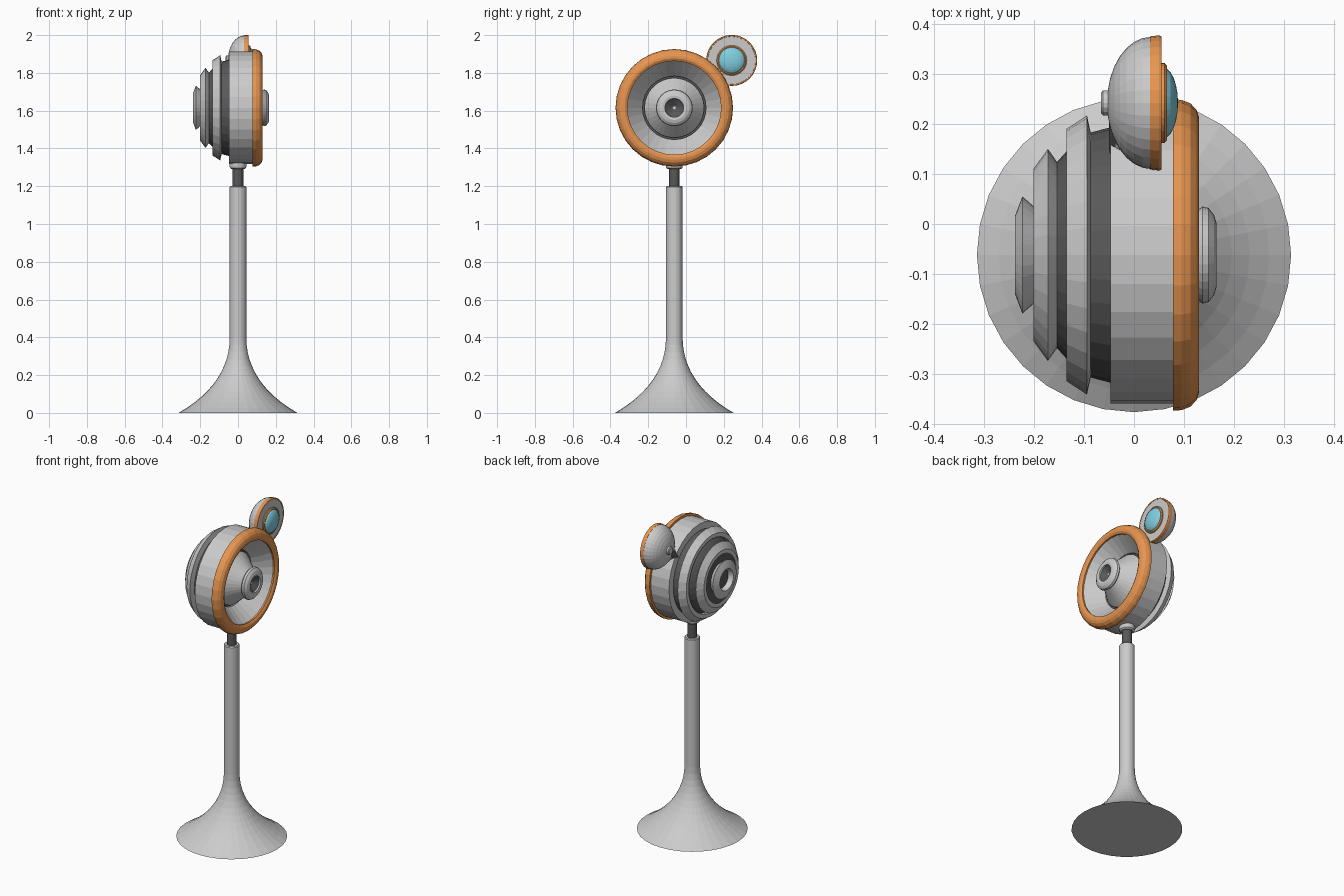
import bpy, bmesh, math
from mathutils import Matrix, Vector

if "Cube" in bpy.data.objects:
    bpy.data.objects.remove(bpy.data.objects["Cube"])

CY, HZ = -0.062, 1.615          # head/stand centre line
EY, EZ = 0.242, 1.866           # small lamp centre


def material(name, rgb):
    m = bpy.data.materials.new(name)
    m.diffuse_color = (*rgb, 1)
    m.use_nodes = True
    m.node_tree.nodes["Principled BSDF"].inputs["Base Color"].default_value = m.diffuse_color
    return m


ORANGE = material("orange", (0.80, 0.30, 0.08))
DARK = material("dark_grey", (0.10, 0.10, 0.10))
BLUE = material("blue_glass", (0.22, 0.62, 0.75))


def lathe(name, profile, origin, axis=(1, 0, 0), mat=None, closed=False, n=32):
    """Revolve (along, radius) points about an axis through origin."""
    turn = Vector((0, 0, 1)).rotation_difference(Vector(axis)).to_matrix().to_4x4()
    mx = Matrix.Translation(origin) @ turn
    bm = bmesh.new()
    rings = []
    for h, r in profile:
        if r == 0:
            rings.append([bm.verts.new(mx @ Vector((0, 0, h)))] * n)
        else:
            rings.append([bm.verts.new(mx @ Vector((r * math.cos(2 * math.pi * i / n),
                                                    r * math.sin(2 * math.pi * i / n), h)))
                          for i in range(n)])
    pairs = list(zip(rings, rings[1:]))
    if closed:
        pairs.append((rings[-1], rings[0]))
    for a, b in pairs:
        for i in range(n):
            j = (i + 1) % n
            bm.faces.new(list(dict.fromkeys((a[i], a[j], b[j], b[i]))))
    if not closed:
        for ring in (rings[0], rings[-1]):
            if ring[0] is not ring[1]:
                bm.faces.new(ring)
    bmesh.ops.recalc_face_normals(bm, faces=bm.faces)
    me = bpy.data.meshes.new(name)
    bm.to_mesh(me)
    bm.free()
    ob = bpy.data.objects.new(name, me)
    bpy.context.collection.objects.link(ob)
    if mat:
        me.materials.append(mat)
    return ob


UP = (0, 0, 1)
foot = (0, CY, 0)
head = (0, CY, HZ)
lamp = (0, EY, EZ)

# flared base running into the pole
flare = []
for k in range(13):
    t = k / 12
    a, b, c = (1 - t) ** 2, 2 * t * (1 - t), t * t
    flare.append((0.157 * b + 0.40 * c, 0.314 * a + 0.044 * (b + c)))
lathe("stand", flare + [(1.195, 0.044), (1.2, 0.04)], foot, UP)
lathe("inner_pole", [(1.18, 0.028), (1.32, 0.028)], foot, UP, DARK)
lathe("collar", [(1.29, 0.034), (1.297, 0.043), (1.31, 0.045), (1.335, 0.045)], foot, UP)

# drum with the hollow horn inside it
lathe("drum", [(-0.047, 0.24), (-0.047, 0.297), (0.082, 0.297), (0.115, 0.25),
               (0.02, 0.168), (0.0, 0.168)], head, closed=True)
lathe("front_rim", [(0.078, 0.29), (0.078, 0.311), (0.095, 0.31), (0.113, 0.303),
                    (0.125, 0.29), (0.13, 0.275), (0.13, 0.262), (0.122, 0.248),
                    (0.105, 0.248)], head, mat=ORANGE, closed=True)

# inner cone, gap behind it, and centre knob
lathe("cone_gap", [(0.0, 0.175), (0.008, 0.175)], head, mat=DARK)
lathe("inner_cone", [(0.005, 0.158), (0.025, 0.158), (0.125, 0.07)], head)
lathe("knob", [(0.122, 0.07), (0.13, 0.092), (0.137, 0.097), (0.149, 0.094), (0.16, 0.08),
               (0.165, 0.064), (0.163, 0.05), (0.13, 0.045)], head, closed=True)
lathe("knob_hole", [(0.12, 0.05), (0.155, 0.05), (0.13, 0.012), (0.13, 0)], head, mat=DARK)
lathe("knob_pin", [(0.125, 0.008), (0.136, 0.008)], head, n=12)

# dark stepped core with pale louvre rings behind the drum
lathe("rear_core", [(-0.195, 0.09), (-0.195, 0.15), (-0.153, 0.187), (-0.135, 0.207),
                    (-0.09, 0.244), (-0.04, 0.257)], head, mat=DARK)
for i, (x0, r0, x1, r1, x2, r2) in enumerate([(-0.135, 0.252, -0.094, 0.279, -0.086, 0.242),
                                              (-0.201, 0.172, -0.172, 0.212, -0.153, 0.185)]):
    lathe(f"louvre_ring_{i + 1}", [(x0, r0), (x1, r1), (x2, r2), (x2, r2 - 0.02),
                                   (x0, r0 - 0.025)], head, closed=True)
lathe("rear_cap", [(-0.19, 0.095), (-0.2, 0.097), (-0.223, 0.117), (-0.238, 0.078),
                   (-0.238, 0.066), (-0.2, 0.055)], head, closed=True)
lathe("rear_cap_hole", [(-0.19, 0.07), (-0.208, 0.07)], head, mat=DARK)

# small side lamp: bowl, rim, lens
bowl = [(0.034 - 0.088 * math.sin(t * math.pi / 16), 0.132 * math.cos(t * math.pi / 16))
        for t in range(8)] + [(-0.054, 0)]
lathe("lamp_bowl", [(0.045, 0.127)] + bowl, lamp)
lathe("lamp_rim", [(0.032, 0.12), (0.032, 0.133), (0.05, 0.135), (0.055, 0.133),
                   (0.055, 0.127), (0.045, 0.12)], lamp, mat=ORANGE, closed=True)
lathe("lamp_face", [(0.04, 0.128), (0.054, 0.128)], lamp)
lathe("lens_rim", [(0.05, 0.08), (0.061, 0.08), (0.066, 0.074), (0.064, 0.066), (0.05, 0.066)],
      lamp, mat=ORANGE, closed=True)
lens = [(0.058 + 0.03 * math.sin(t * math.pi / 12), 0.071 * math.cos(t * math.pi / 12))
        for t in range(6)] + [(0.088, 0)]
lathe("lamp_lens", lens, lamp, mat=BLUE)
lathe("lamp_back_button", [(-0.045, 0.025), (-0.062, 0.025), (-0.066, 0.02)], lamp, n=16)

# arm tying the lamp to the drum
out = Vector((0, EY - CY, EZ - HZ)).normalized()
lathe("lamp_arm", [(0.27, 0.022), (0.40, 0.022)], (-0.028, CY, HZ), out, DARK, n=16)
lathe("lamp_arm_socket", [(0.285, 0.034), (0.306, 0.034), (0.31, 0.03)],
      (-0.01, CY, HZ), out, n=16)
